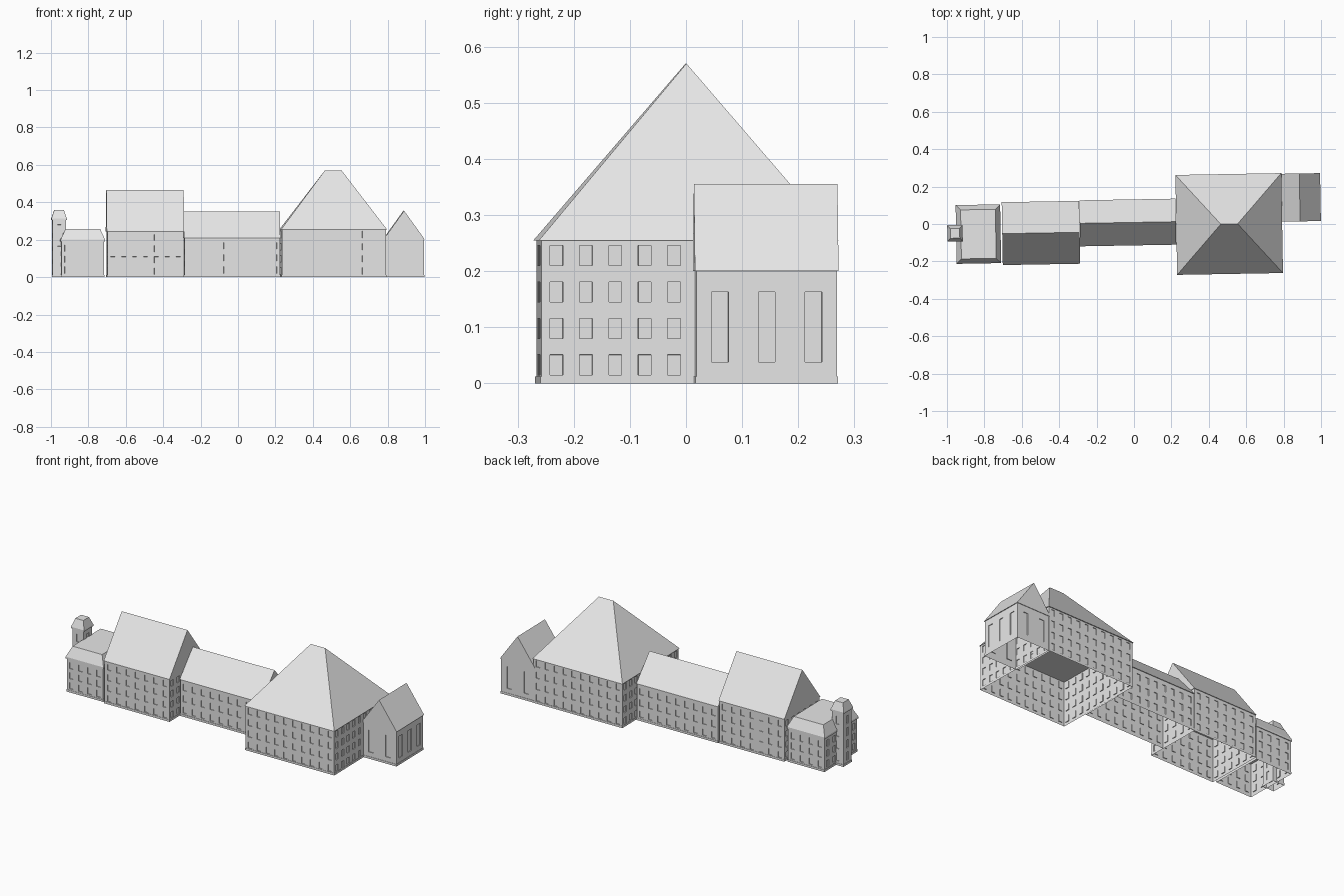
import bpy, bmesh
from math import radians

cube = bpy.data.objects.get("Cube")
if cube:
    bpy.data.objects.remove(cube, do_unlink=True)

stone = bpy.data.materials.new("pale_grey")
stone.use_nodes = True
stone.diffuse_color = (0.8, 0.8, 0.8, 1)
stone.node_tree.nodes["Principled BSDF"].inputs["Base Color"].default_value = (0.8, 0.8, 0.8, 1)

TILT = radians(1)     # the whole row stands slightly askew
PLINTH = 0.012


def finish(name, bm, centre):
    mesh = bpy.data.meshes.new(name)
    bm.to_mesh(mesh)
    bm.free()
    mesh.materials.append(stone)
    obj = bpy.data.objects.new(name, mesh)
    obj.location = (centre[0], centre[1], 0)
    obj.rotation_euler.z = TILT
    bpy.context.collection.objects.link(obj)
    return obj


def loft(name, centre, rings, capped=True):
    """Join rectangles (half x, half y, z) from bottom to top."""
    bm = bmesh.new()
    loops = [[bm.verts.new((sx * hx, sy * hy, z))
              for sx, sy in ((-1, -1), (1, -1), (1, 1), (-1, 1))]
             for hx, hy, z in rings]
    for low, high in zip(loops, loops[1:]):
        for i in range(4):
            j = (i + 1) % 4
            bm.faces.new((low[i], low[j], high[j], high[i]))
    if capped:
        bm.faces.new(loops[0][::-1])
        if rings[-1][1] > 0:
            bm.faces.new(loops[-1])
    bmesh.ops.remove_doubles(bm, verts=bm.verts, dist=1e-5)
    return finish(name, bm, centre)


def spans(count, half, width):
    """Start and end of evenly spaced windows across a wall."""
    pitch = 2 * half / count
    mids = [-half + pitch * (i + 0.5) for i in range(count)]
    return [(m - width / 2, m + width / 2) for m in mids]


def walls(name, centre, hx, hy, top, columns, rows, width):
    """Four open-bottomed walls with recessed windows, plus a plinth."""
    bm = bmesh.new()
    panes = []
    zs = [0] + [z for row in rows for z in row] + [top]
    for nx, ny in ((0, -1), (1, 0), (0, 1), (-1, 0)):
        half, out = (hx, hy) if ny else (hy, hx)
        cols = spans(columns[0] if ny else columns[1], half, width)
        us = [-half] + [u for col in cols for u in col] + [half]
        grid = [[bm.verts.new((nx * out - ny * u, ny * out + nx * u, z)) for u in us] for z in zs]
        for r in range(len(zs) - 1):
            for c in range(len(us) - 1):
                face = bm.faces.new((grid[r][c], grid[r][c + 1],
                                     grid[r + 1][c + 1], grid[r + 1][c]))
                if r % 2 and c % 2:
                    panes.append(face)
    bm.normal_update()
    bmesh.ops.inset_individual(bm, faces=panes, thickness=0.0003, depth=-0.004)
    bmesh.ops.remove_doubles(bm, verts=bm.verts, dist=1e-5)
    finish(name + "_walls", bm, centre)
    lip = 0.002
    loft(name + "_plinth", centre, [(hx + lip, hy + lip, 0), (hx + lip, hy + lip, PLINTH),
                                    (hx, hy, PLINTH)], capped=False)


def storeys(count, pitch, height, first=0.015):
    return [(first + i * pitch, first + i * pitch + height) for i in range(count)]


# Large hall with hipped roof
hall = (0.509, 0)
walls("hall", hall, 0.279, 0.262, 0.255, (10, 10), storeys(4, 0.065, 0.036), 0.023)
loft("hall_roof", hall, [(0.283, 0.267, 0.255), (0.045, 0, 0.57)])

# Link wing with gabled roof
link = (-0.033, 0.008)
walls("link_wing", link, 0.255, 0.119, 0.21, (9, 4), storeys(3, 0.065, 0.036, 0.02), 0.023)
loft("link_wing_roof", link, [(0.257, 0.123, 0.21), (0.257, 0, 0.35)])

# Taller wing with gabled roof
wing = (-0.4975, -0.048)
walls("tall_wing", wing, 0.204, 0.164, 0.245, (7, 6), storeys(4, 0.06, 0.034), 0.023)
loft("tall_wing_roof", wing, [(0.207, 0.168, 0.245), (0.207, 0, 0.465)])

# Chapel with ridge running front to back
chapel = (0.886, 0.142)
walls("chapel", chapel, 0.107, 0.125, 0.2, (2, 3), [(0.038, 0.163)], 0.03)
loft("chapel_roof", chapel, [(0.111, 0.128, 0.2), (0, 0.128, 0.355)])

# End pavilion with flat-topped mansard
pavilion = (-0.832, -0.054)
walls("pavilion", pavilion, 0.114, 0.153, 0.192, (4, 5), storeys(3, 0.058, 0.036, 0.02), 0.023)
loft("pavilion_roof", pavilion, [(0.119, 0.157, 0.19), (0.119, 0.157, 0.2),
                                 (0.093, 0.131, 0.257)])

# Stair tower with capped roof
tower = (-0.957, -0.05)
walls("tower", tower, 0.036, 0.039, 0.31, (1, 1), storeys(4, 0.07, 0.045, 0.025), 0.02)
loft("tower_roof", tower, [(0.041, 0.044, 0.306), (0.041, 0.044, 0.314), (0.025, 0.026, 0.36)])
